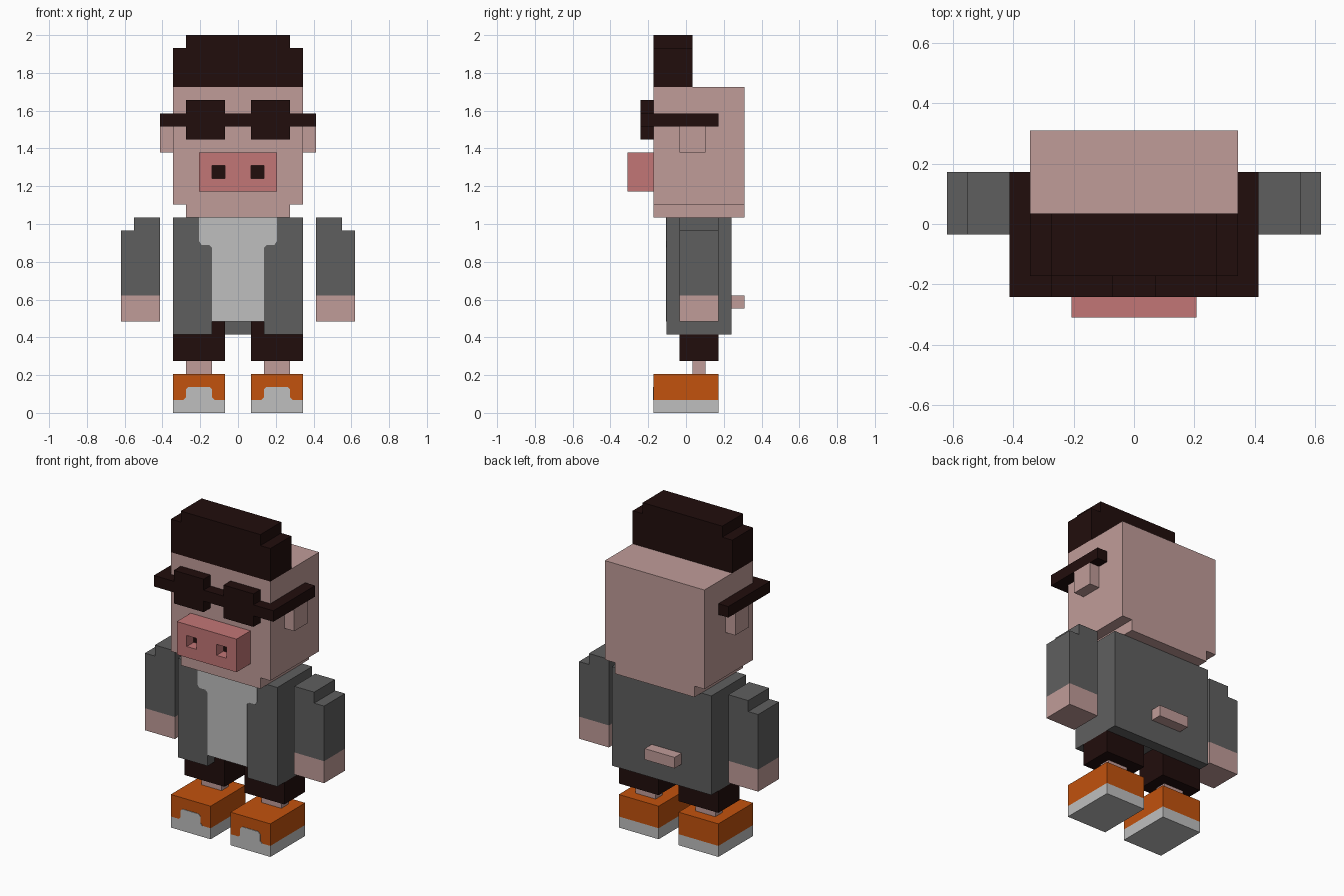
import bpy, bmesh
from mathutils import Vector

cube = bpy.data.objects.get("Cube")
if cube:
    bpy.data.objects.remove(cube, do_unlink=True)

U = 2 / 29  # one block


def material(name, rgb):
    lin = [((c / 255 + 0.055) / 1.055) ** 2.4 if c > 10 else c / 255 / 12.92 for c in rgb]
    m = bpy.data.materials.new(name)
    m.use_nodes = True
    m.diffuse_color = (*lin, 1)
    m.node_tree.nodes["Principled BSDF"].inputs["Base Color"].default_value = (*lin, 1)
    return m


SKIN = material("pink skin", (192, 156, 153))
SNOUT = material("snout pink", (194, 118, 118))
DARK = material("near black", (33, 13, 12))
GREY = material("jacket grey", (95, 95, 95))
PALE = material("pale grey", (191, 191, 191))
ORANGE = material("shoe orange", (194, 82, 13))


def finish(name, bm, *mats):
    bmesh.ops.recalc_face_normals(bm, faces=bm.faces)
    bmesh.ops.scale(bm, vec=(U, U, U), verts=bm.verts)
    me = bpy.data.meshes.new(name)
    bm.to_mesh(me)
    bm.free()
    for m in mats:
        me.materials.append(m)
    ob = bpy.data.objects.new(name, me)
    bpy.context.collection.objects.link(ob)
    return ob


def prism_mesh(profile, y0, y1):
    """Extrude an (x, z) profile from y0 to y1, in blocks."""
    bm = bmesh.new()
    face = bm.faces.new([bm.verts.new((x, y0, z)) for x, z in profile])
    ext = bmesh.ops.extrude_face_region(bm, geom=[face])["geom"]
    moved = [v for v in ext if isinstance(v, bmesh.types.BMVert)]
    bmesh.ops.translate(bm, vec=(0, y1 - y0, 0), verts=moved)
    bmesh.ops.recalc_face_normals(bm, faces=bm.faces)
    return bm


def prism(name, profile, y0, y1, mat):
    return finish(name, prism_mesh(profile, y0, y1), mat)


def rect(x0, x1, z0, z1):
    return [(x0, z0), (x1, z0), (x1, z1), (x0, z1)]


def symmetric(half):
    """Close a right-hand half outline with its mirror image."""
    return half + [(-x, z) for x, z in reversed(half)]


def pair(name, profile, y0, y1, mat):
    for side, s in (("left", 1), ("right", -1)):
        prism(f"{side}_{name}", [(s * x, z) for x, z in profile], y0, y1, mat)


# Head and hair, both stepped in outline
prism("head", symmetric([(4, 15), (4, 16), (5, 16), (5, 25)]), -2.5, 4.5, SKIN)
prism("hair", symmetric([(5, 25), (5, 28), (4, 28), (4, 29)]), -2.5, 0.5, DARK)
pair("ear", rect(5, 6, 20, 22), -0.5, 1.5, SKIN)

# Sunglasses: front frame with two lenses, and a temple on each side
frame = symmetric([(1, 22), (1, 21), (4, 21), (4, 22), (6, 22), (6, 23),
                   (4, 23), (4, 24), (1, 24), (1, 23)])
prism("glasses_front", frame, -3.5, -2.5, DARK)
pair("glasses_temple", rect(5, 6, 22, 23), -2.5, 2.5, DARK)

# Snout with two sunken dark nostrils
bm = prism_mesh(rect(-3, 3, 17, 20), -4.5, -2.5)
cuts = [((x, 0, 0), (1, 0, 0)) for x in (-2, -1, 1, 2)]
cuts += [((0, 0, z), (0, 0, 1)) for z in (18, 19)]
for co, no in cuts:
    bmesh.ops.bisect_plane(bm, geom=bm.verts[:] + bm.edges[:] + bm.faces[:],
                           plane_co=co, plane_no=no)
holes = []
for f in bm.faces:
    c = f.calc_center_median()
    if c.y < -4.4 and 1 < abs(c.x) < 2 and 18 < c.z < 19:
        holes.append(f)
for f in bmesh.ops.extrude_discrete_faces(bm, faces=holes)["faces"]:
    f.material_index = 1
    walls = bmesh.ops.extrude_face_region(bm, geom=[f])["geom"]
    bmesh.ops.translate(bm, vec=Vector((0, 1, 0)),
                        verts=[v for v in walls if isinstance(v, bmesh.types.BMVert)])
    if f.is_valid:
        bmesh.ops.delete(bm, geom=[f], context="FACES_ONLY")
bmesh.ops.remove_doubles(bm, verts=bm.verts, dist=0.001)
for f in bm.faces:
    f.material_index = int(abs(f.calc_center_median().y + 3.5) < 0.01
                           and abs(f.normal.y) > 0.9 and f.calc_area() < 1.1)
finish("snout", bm, SNOUT, DARK)

# Jacket: front open at the hem, full panel behind, shirt plate on the chest
prism("jacket_front", symmetric([(2, 7), (2, 6), (5, 6), (5, 15)]), -1.5, 2.5, GREY)
prism("jacket_back", rect(-5, 5, 6, 15), 2.5, 3.5, GREY)
shirt = symmetric([(2, 7), (2, 12.7), (2.2, 12.9), (2.8, 12.9), (3, 13.2), (3, 15)])
prism("shirt", shirt, -1.55, -1.48, PALE)
prism("tail", rect(-2, 1, 8, 9), 3.5, 4.5, SKIN)

# Arms
pair("sleeve", [(6, 9), (9, 9), (9, 14), (8, 14), (8, 15), (6, 15)], -0.5, 2.5, GREY)
pair("hand", rect(6, 9, 7, 9), -0.5, 2.5, SKIN)

# Legs and shoes
pair("trouser_leg", [(1, 4), (5, 4), (5, 6), (2, 6), (2, 7), (1, 7)], -0.5, 2.5, DARK)
pair("ankle", rect(2, 4, 3, 4), 0.5, 1.5, SKIN)
pair("shoe", rect(1, 5, 1, 3), -2.5, 2.5, ORANGE)
pair("sole", rect(1, 5, 0, 1), -2.5, 2.5, PALE)
cap = [(1.8, 1), (2, 1.2), (2, 1.8), (2.2, 2), (3.8, 2), (4, 1.8), (4, 1.2), (4.2, 1)]
pair("toe_cap", cap, -2.55, -2.48, PALE)
